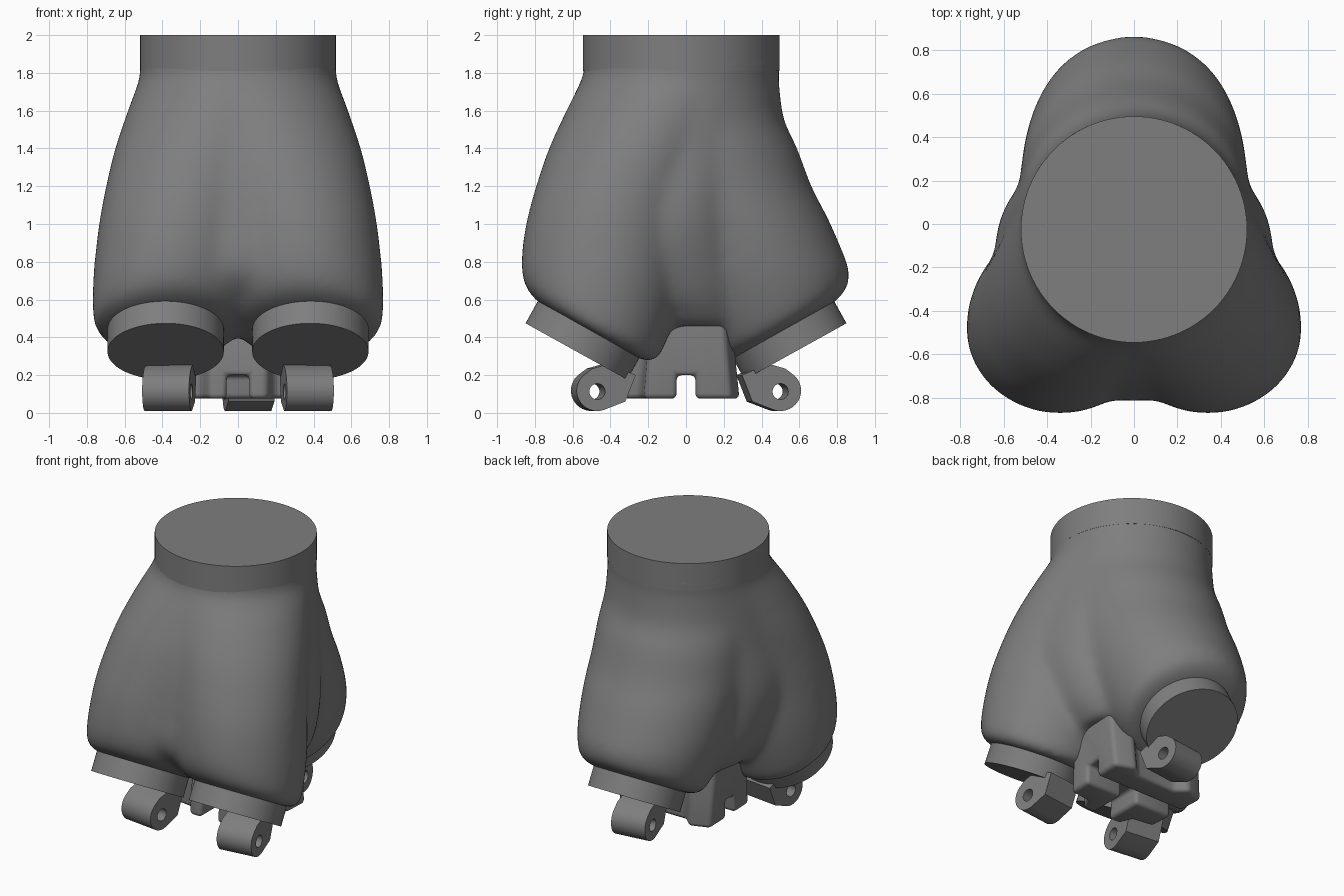
import bpy, bmesh, math
from mathutils import Vector, Matrix

if "Cube" in bpy.data.objects:
    bpy.data.objects.remove(bpy.data.objects["Cube"])

GREY = bpy.data.materials.new("dark_grey")
GREY.diffuse_color = (.21, .21, .21, 1)
GREY.use_nodes = True
GREY.node_tree.nodes["Principled BSDF"].inputs["Base Color"].default_value = GREY.diffuse_color


def make_object(name, bm):
    bmesh.ops.recalc_face_normals(bm, faces=bm.faces[:])
    me = bpy.data.meshes.new(name)
    bm.to_mesh(me)
    bm.free()
    me.materials.append(GREY)
    ob = bpy.data.objects.new(name, me)
    bpy.context.collection.objects.link(ob)
    return ob


def activate(ob):
    bpy.ops.object.select_all(action='DESELECT')
    ob.select_set(True)
    bpy.context.view_layer.objects.active = ob


def apply_mods(ob):
    activate(ob)
    for m in list(ob.modifiers):
        bpy.ops.object.modifier_apply(modifier=m.name)


def smooth(ob, deg=35):
    activate(ob)
    bpy.ops.object.shade_smooth_by_angle(angle=math.radians(deg))


def subtract(ob, cutter):
    m = ob.modifiers.new("cut", 'BOOLEAN')
    m.operation, m.solver, m.object = 'DIFFERENCE', 'EXACT', cutter
    apply_mods(ob)
    bpy.data.objects.remove(cutter)


def disc(name, centre, r, depth, tilt=0, n=96):
    bm = bmesh.new()
    bmesh.ops.create_cone(bm, cap_ends=True, segments=n, radius1=r, radius2=r, depth=depth,
                          matrix=Matrix.Translation(centre) @ Matrix.Rotation(math.radians(tilt), 4, 'X'))
    ob = make_object(name, bm)
    smooth(ob)
    return ob


def catmull(rows, steps=5):
    out = []
    for i in range(len(rows) - 1):
        p = [rows[max(0, min(len(rows) - 1, i + k))] for k in (-1, 0, 1, 2)]
        for s in range(steps):
            t = s / steps
            out.append([0.5 * (2*b + (c - a)*t + (2*a - 5*b + 4*c - d)*t*t + (3*b - a - 3*c + d)*t**3)
                        for a, b, c, d in zip(*p)])
    return out + [rows[-1]]


def loft(bm, rows, mirror=1, n=72):
    # each row: centre x, y, z, radius, tilt about x
    rings = []
    for x, y, z, r, tilt in catmull(rows):
        rot = Matrix.Rotation(math.radians(tilt), 3, 'X')
        rings.append([bm.verts.new(Vector((x * mirror, y, z)) + rot @ Vector(
            (r * math.cos(2*math.pi*k/n), r * math.sin(2*math.pi*k/n), 0))) for k in range(n)])
    for a, b in zip(rings, rings[1:]):
        for k in range(n):
            bm.faces.new((a[k], a[(k+1) % n], b[(k+1) % n], b[k]))
    bm.faces.new(rings[0])
    bm.faces.new(rings[-1][::-1])


# Main body: three swelling legs with front and side webs, fused and smoothed
TOP = [(0, -.025, 1.95, .505, 0), (0, -.025, 1.8, .515, 0)]
front_leg = TOP + [(.11, -.16, 1.6, .475, 0), (.195, -.27, 1.4, .457, 0), (.26, -.355, 1.2, .44, 0),
                   (.305, -.412, 1.0, .432, -3), (.333, -.448, .75, .432, -12),
                   (.353, -.485, .55, .418, -24), (.372, -.502, .46, .385, -29), (.383, -.51, .43, .30, -29)]
back_leg = TOP + [(0, -.022, 1.7, .52, 0), (0, -.005, 1.55, .525, 0), (0, .06, 1.4, .53, 0), (0, .14, 1.2, .525, 0),
                  (0, .235, 1.0, .52, 3), (0, .35, .75, .495, 10),
                  (0, .46, .55, .445, 24), (0, .50, .46, .40, 29), (0, .512, .43, .30, 29)]
front_web = TOP + [(0, -.19, 1.4, .52, 0), (0, -.25, 1.0, .545, 0), (0, -.30, .72, .495, 0), (0, -.25, .5, .3, 0)]
side_web = TOP + [(.12, -.07, 1.4, .46, 0), (.20, -.12, 1.0, .44, 0), (.16, -.04, .65, .39, 0), (.09, .04, .46, .33, 0)]
bm = bmesh.new()
for rows in (front_leg, side_web):
    loft(bm, rows, 1)
    loft(bm, rows, -1)
loft(bm, back_leg)
loft(bm, front_web)
body = make_object("body_shell", bm)
rm = body.modifiers.new("fuse", 'REMESH')
rm.mode, rm.voxel_size = 'VOXEL', 0.02
sm = body.modifiers.new("soften", 'SMOOTH')
sm.factor, sm.iterations = 0.5, 45
apply_mods(body)
activate(body)
bpy.ops.object.shade_smooth()

# Top collar
disc("top_collar", (0, -.025, 1.905), .52, .19)


# Hinge lug: rounded profile in the yz plane, extruded along x, with a pin hole
def lug(name, x0, x1, side, turn):
    cy, cz = .485, .118
    outline = [(cy + .11*math.cos(a), cz + .108*math.sin(a))
               for a in [2*math.pi*k/40 for k in range(40)]]
    outline += [(.51, .235), (.42, .26), (.28, .20), (.335, .06)]
    bm = bmesh.new()
    for x in (x0, x1):
        for y, z in outline:
            bm.verts.new((x, y * side, z))
    bmesh.ops.convex_hull(bm, input=bm.verts[:])
    bmesh.ops.delete(bm, geom=[v for v in bm.verts if not v.link_faces], context='VERTS')
    bmesh.ops.dissolve_limit(bm, angle_limit=.01, verts=bm.verts[:], edges=bm.edges[:])
    ob = make_object(name, bm)
    bm = bmesh.new()
    bmesh.ops.create_cone(bm, cap_ends=True, segments=32, radius1=.042, radius2=.042, depth=1,
                          matrix=Matrix.Translation(((x0 + x1)/2, cy * side, .113))
                          @ Matrix.Rotation(math.pi/2, 4, 'Y'))
    subtract(ob, make_object("pin_cutter", bm))
    pivot = Matrix.Translation(((x0 + x1)/2, cy * side, 0))
    ob.data.transform(pivot @ Matrix.Rotation(math.radians(turn), 4, 'Z') @ pivot.inverted())
    smooth(ob)


# Tilted foot plates with their lugs
for label, x, side, x0, x1, turn in (("front_right", .383, -1, .245, .495, 7),
                                     ("front_left", -.383, -1, -.495, -.245, -7),
                                     ("back", 0, 1, -.07, .175, 7)):
    t = math.radians(29)
    c = Vector((x, side * .58, .325)) + .08 * Vector((0, -side * math.sin(t), math.cos(t)))
    disc(label + "_foot_plate", c, .308, .16, side * 29)
    lug(label + "_hinge_lug", x0, x1, side, turn)

# Central underside block with arched channels
half = [(.15, -.33), (.19, -.24), (.34, -.22), (.36, .24), (.22, .29), (.15, .22)]
pts = half + [(-x, y) for x, y in reversed(half)]
bm = bmesh.new()
low = [bm.verts.new((x, y, .075)) for x, y in pts]
high = [bm.verts.new((x * 1.05, y * .8, .62)) for x, y in pts]
for i in range(len(pts)):
    j = (i + 1) % len(pts)
    bm.faces.new((low[i], low[j], high[j], high[i]))
bm.faces.new(low[::-1])
bm.faces.new(high)
block = make_object("underside_block", bm)
for sx, sy, y in ((1.2, .10, 0), (.12, .5, -.25)):
    bm = bmesh.new()
    bmesh.ops.create_cube(bm, size=1, matrix=Matrix.Translation((0, y, .09))
                          @ Matrix.Diagonal((sx, sy, .22, 1)))
    subtract(block, make_object("channel_cutter", bm))
bv = block.modifiers.new("round", 'BEVEL')
bv.width, bv.segments, bv.angle_limit = .028, 4, math.radians(40)
apply_mods(block)
smooth(block)
